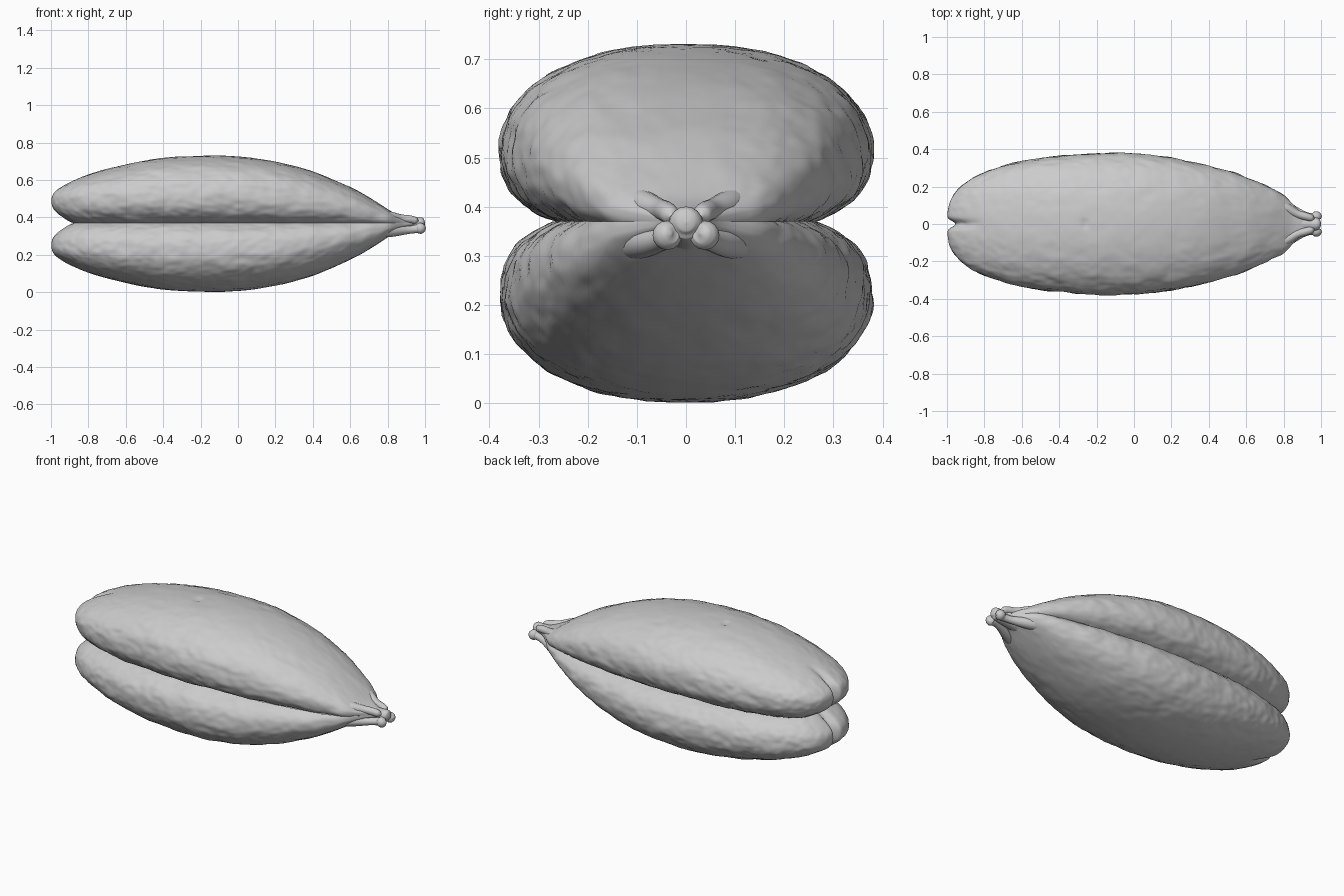
import bpy, bmesh, math
from mathutils import Vector, noise

if "Cube" in bpy.data.objects:
    bpy.data.objects.remove(bpy.data.objects["Cube"])

SEAM = 0.37


def curve(keys):
    """Smooth interpolation over x, parameterised so the blunt left end is round."""
    ss = [math.sqrt((x + 1) / 2) for x, _ in keys]
    vs = [v for _, v in keys]
    n = len(ss)
    m = [0.0] * n
    for i in range(n):
        a, b = max(i - 1, 0), min(i + 1, n - 1)
        m[i] = (vs[b] - vs[a]) / (ss[b] - ss[a])

    def f(s):
        i = 0
        while i < n - 2 and s > ss[i + 1]:
            i += 1
        h = ss[i + 1] - ss[i]
        t = (s - ss[i]) / h
        return ((2*t**3 - 3*t*t + 1) * vs[i] + (t**3 - 2*t*t + t) * h * m[i]
                + (3*t*t - 2*t**3) * vs[i + 1] + (t**3 - t*t) * h * m[i + 1])
    return f


half_width = curve([(-1, 0), (-.99, .1), (-.95, .175), (-.9, .22), (-.8, .275), (-.6, .335),
                    (-.4, .363), (-.15, .378), (.1, .367), (.3, .335), (.5, .284), (.6, .25),
                    (.7, .207), (.8, .155), (.85, .105), (.9, .06), (.98, .025)])
top = curve([(-1, .485), (-.99, .525), (-.95, .56), (-.9, .587), (-.8, .627), (-.6, .68),
             (-.4, .715), (-.15, .727), (0, .722), (.2, .695), (.4, .643), (.6, .56),
             (.7, .507), (.8, .445), (.85, .415), (.9, .398), (.98, .38)])
middle = curve([(-1, .485), (-.8, .5), (-.2, .51), (.2, .5), (.5, .46), (.7, .42),
                (.8, .395), (.98, .362)])
bottom = curve([(-1, .485), (-.99, .447), (-.95, .408), (-.9, .378), (-.85, .36), (-.6, .342),
                (-.2, .338), (.5, .338), (.8, .34), (.98, .345)])


def spow(v, p):
    return math.copysign(abs(v) ** p, v)


def lobe(name, sign, stretch):
    rings, sides = 200, 140
    bm = bmesh.new()
    grid = []
    for i in range(rings + 1):
        s = .004 + (math.sqrt(.99) - .004) * i / rings
        x = 2 * s * s - 1
        w, t, m, b = (f(s) for f in (half_width, top, middle, bottom))
        ring = []
        for j in range(sides):
            a = 2 * math.pi * j / sides
            c, q = math.cos(a), math.sin(a)
            e = 2 / 2.2 if q > 0 else 2 / 2.5
            y = w * spow(c, e)
            z = m + ((t - m) if q > 0 else (m - b)) * spow(q, e)
            # wrinkled skin, rougher towards the sides
            p = Vector((x * 9, y * 14, z * 14 + sign * 20))
            bump = .006 * noise.noise(p) + .004 * noise.noise(p * 2.5)
            bump *= (.25 + .75 * abs(c)) * min(1, w / .15)
            # cleft at the blunt end and dimple on top
            cleft = .045 * math.exp(-(y / .022) ** 2) * max(0, min(1, (-.8 - x) / .15))
            dimple = .012 * math.exp(-((x + .26) ** 2 + y * y) / .0003) if q > 0 and sign > 0 else 0
            ring.append(bm.verts.new((x + cleft, y + bump * c, z + bump * q - dimple)))
        grid.append(ring)
    for r0, r1 in zip(grid, grid[1:]):
        for j in range(sides):
            k = (j + 1) % sides
            bm.faces.new((r0[j], r0[k], r1[k], r1[j]))
    bm.faces.new(grid[0])
    bm.faces.new(grid[-1])
    # trim away the hidden part below the seam
    bmesh.ops.bisect_plane(bm, geom=bm.verts[:] + bm.edges[:] + bm.faces[:],
                           plane_co=(0, 0, SEAM), plane_no=(0, 0, -1), clear_outer=True)
    for v in bm.verts:
        v.co.z = SEAM + sign * (v.co.z - SEAM) * stretch
    bmesh.ops.recalc_face_normals(bm, faces=bm.faces[:])
    me = bpy.data.meshes.new(name)
    bm.to_mesh(me)
    bm.free()
    me.shade_smooth()
    ob = bpy.data.objects.new(name, me)
    bpy.context.collection.objects.link(ob)


lobe("upper_lobe", 1, 1.01)
lobe("lower_lobe", -1, 1.03)


def ridge(name, pts):
    """Tapered rounded strand through (x, y, z, radius) points."""
    bm = bmesh.new()
    steps, sides, prev = 10, 16, None
    path = []
    for i in range(len(pts) - 1):
        p = [Vector(pts[max(0, min(len(pts) - 1, i + d))]) for d in (-1, 0, 1, 2)]
        for k in range(steps + (i == len(pts) - 2)):
            t = k / steps
            path.append(.5 * (2*p[1] + (p[2]-p[0])*t + (2*p[0]-5*p[1]+4*p[2]-p[3])*t*t
                              + (3*p[1]-p[0]-3*p[2]+p[3])*t**3))
    for i, p in enumerate(path):
        d = (path[min(i + 1, len(path) - 1)] - path[max(i - 1, 0)]).to_3d().normalized()
        u = d.cross(Vector((0, 0, 1))).normalized()
        v = u.cross(d)
        ring = [bm.verts.new(p.to_3d() + p.w * (u * math.cos(a) + v * math.sin(a)))
                for a in (2 * math.pi * j / sides for j in range(sides))]
        if prev:
            for j in range(sides):
                k = (j + 1) % sides
                bm.faces.new((prev[j], prev[k], ring[k], ring[j]))
        else:
            bm.faces.new(ring)
        prev = ring
    bm.faces.new(prev)
    bmesh.ops.recalc_face_normals(bm, faces=bm.faces[:])
    me = bpy.data.meshes.new(name)
    bm.to_mesh(me)
    bm.free()
    me.shade_smooth()
    bpy.context.collection.objects.link(bpy.data.objects.new(name, me))


# strands gathering into the knobbly stalk tip
for side, label in ((1, "left"), (-1, "right")):
    ridge("upper_strand_" + label, [(.7, side*.13, .42, .03), (.8, side*.09, .405, .03),
          (.87, side*.055, .395, .022), (.92, side*.04, .39, .021), (.95, side*.032, .383, .018),
          (.965, side*.03, .38, .003)])
    ridge("lower_strand_" + label, [(.72, side*.13, .33, .04), (.82, side*.085, .328, .032),
          (.9, side*.05, .332, .022), (.95, side*.036, .338, .022), (.975, side*.038, .342, .03),
          (.993, side*.034, .345, .021), (1.0, side*.03, .346, .003)])
ridge("stalk_core", [(.8, 0, .36, .05), (.9, 0, .36, .04), (.95, 0, .362, .036),
                     (.98, 0, .368, .033), (.995, 0, .368, .02), (1.0, 0, .368, .003)])
